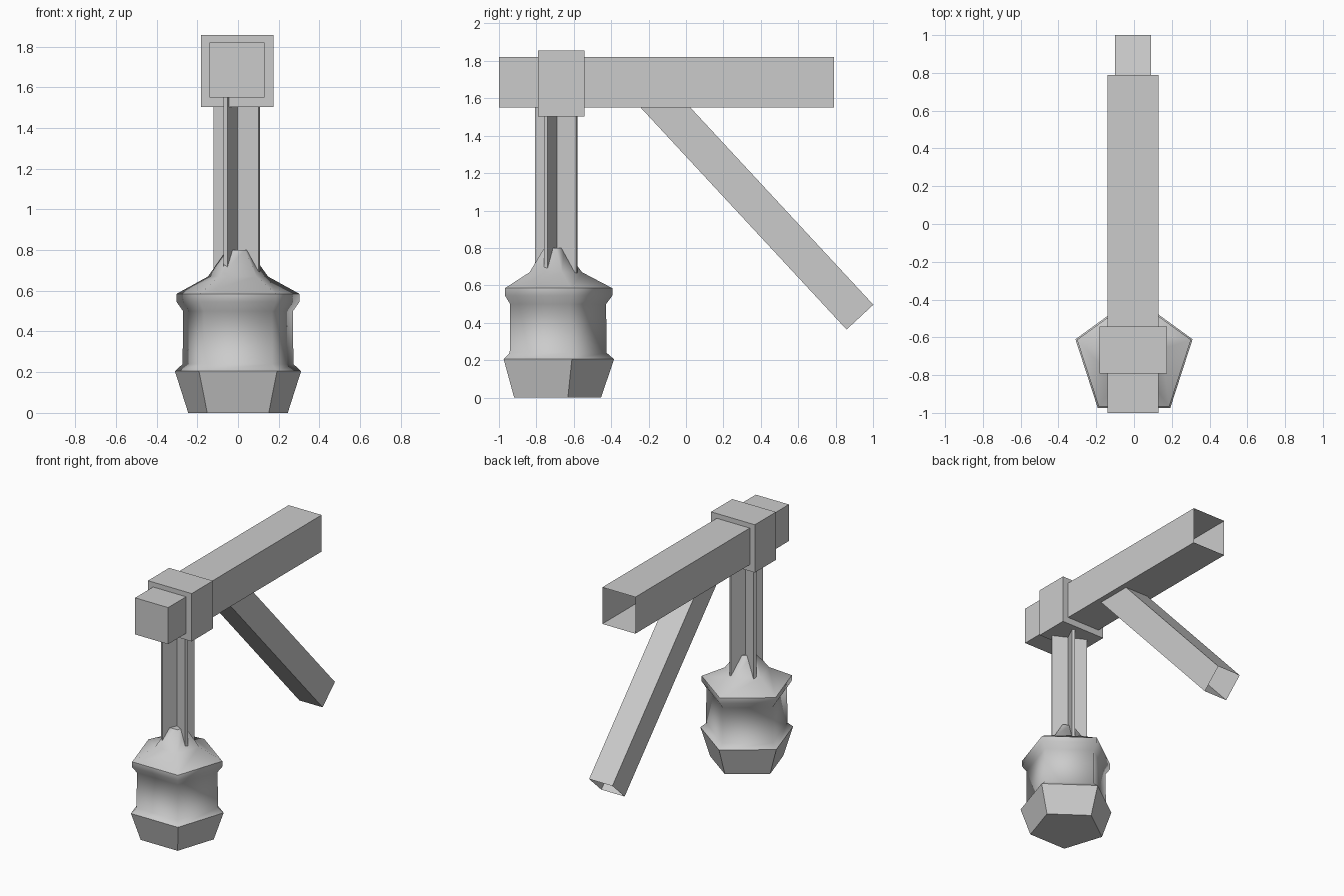
import bpy, bmesh, math
from mathutils import Vector, Matrix

if "Cube" in bpy.data.objects:
    bpy.data.objects.remove(bpy.data.objects["Cube"])


def finish(name, bm):
    me = bpy.data.meshes.new(name)
    bm.to_mesh(me)
    bm.free()
    ob = bpy.data.objects.new(name, me)
    bpy.context.collection.objects.link(ob)
    return ob


def box(name, centre, size, rot=None, open_dirs=()):
    """Box; faces whose local normal matches open_dirs are left out."""
    bm = bmesh.new()
    bmesh.ops.create_cube(bm, size=1)
    bm.normal_update()
    gone = [f for f in bm.faces if any(f.normal.dot(Vector(d)) > 0.9 for d in open_dirs)]
    bmesh.ops.delete(bm, geom=gone, context='FACES_ONLY')
    bmesh.ops.scale(bm, vec=size, verts=bm.verts)
    m = Matrix.Translation(centre) @ (rot.to_4x4() if rot else Matrix())
    bmesh.ops.transform(bm, matrix=m, verts=bm.verts)
    return finish(name, bm)


# Horizontal beam (hollow at the back end) and the collar around it
box("beam", (-0.005, -0.105, 1.685), (0.27, 1.79, 0.27), open_dirs=[(0, 1, 0)])
box("collar", (-0.003, -0.667, 1.679), (0.357, 0.247, 0.353))

# Diagonal brace, open at both ends
foot = Vector((-0.005, 0.93, 0.43))
axis = Vector((0, -0.68, 0.733)).normalized()
length = 1.72
box("brace", foot + axis * length / 2, (0.19, 0.195, length),
    Matrix.Rotation(math.atan2(0.68, 0.733), 3, 'X'),
    open_dirs=[(0, 0, 1), (0, 0, -1)])

# Hanger: two thin crossed plates, turned on the vertical axis
for i in range(2):
    box(f"hanger_plate_{i + 1}", (-0.006, -0.694, 1.085), (0.246, 0.02, 0.93),
        Matrix.Rotation(math.radians(-26.6 + 90 * i), 3, 'Z'))

# Five-sided lantern: (radius, height) profile
profile = [(0.257, 0), (0.326, 0.205), (0.286, 0.24), (0.284, 0.50),
           (0.317, 0.545), (0.317, 0.585), (0.155, 0.67), (0.058, 0.80)]
bm = bmesh.new()
rings = []
for r, z in profile:
    rings.append([bm.verts.new((r * math.cos(a), -0.711 + r * math.sin(a), z))
                  for a in (math.radians(90 + 72 * k) for k in range(5))])
for j in range(len(rings) - 1):
    for k in range(5):
        n = (k + 1) % 5
        f = bm.faces.new((rings[j][k], rings[j][n], rings[j + 1][n], rings[j + 1][k]))
        f.smooth = j > 0
bm.faces.new(rings[0][::-1])
bm.faces.new(rings[-1])
# Crisp rims at the base, the eave and the cap
for j in (0, 1, 5, 7):
    for k in range(5):
        bm.edges.get((rings[j][k], rings[j][(k + 1) % 5])).smooth = False
finish("lantern", bm)
